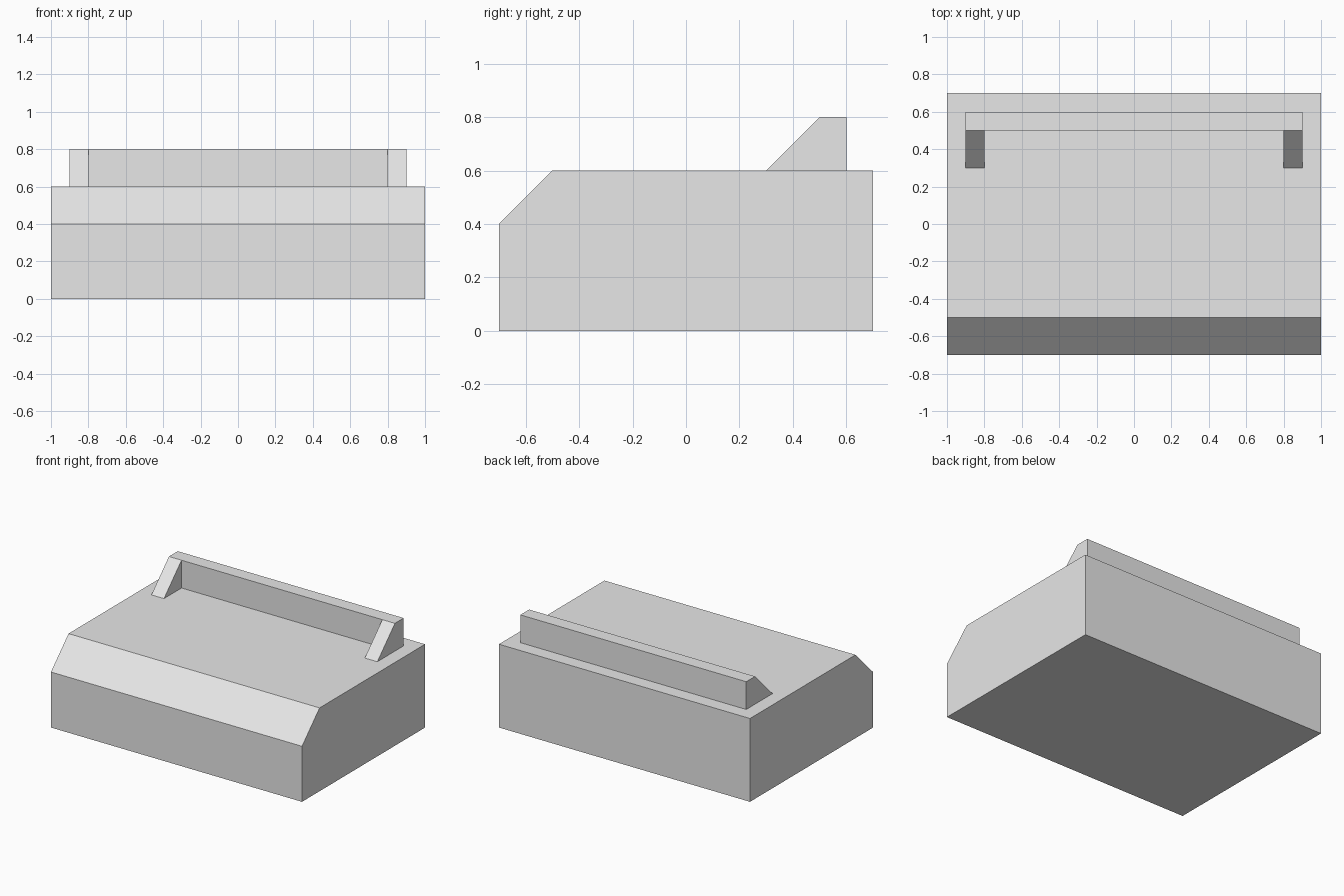
import bpy
import bmesh

if "Cube" in bpy.data.objects:
    bpy.data.objects.remove(bpy.data.objects["Cube"])

grey = bpy.data.materials.new("light grey")
grey.diffuse_color = (0.8, 0.8, 0.8, 1.0)
grey.use_nodes = True
grey.node_tree.nodes["Principled BSDF"].inputs["Base Color"].default_value = grey.diffuse_color


def extrude_profile(name, profile, x0, x1):
    """Extrude a side profile of (y, z) points from x0 to x1."""
    bm = bmesh.new()
    face = bm.faces.new([bm.verts.new((x0, y, z)) for y, z in profile])
    result = bmesh.ops.extrude_face_region(bm, geom=[face])
    verts = [g for g in result["geom"] if isinstance(g, bmesh.types.BMVert)]
    bmesh.ops.translate(bm, verts=verts, vec=(x1 - x0, 0, 0))
    bmesh.ops.recalc_face_normals(bm, faces=bm.faces)
    mesh = bpy.data.meshes.new(name)
    bm.to_mesh(mesh)
    bm.free()
    mesh.materials.append(grey)
    obj = bpy.data.objects.new(name, mesh)
    bpy.context.collection.objects.link(obj)
    return obj


# Main block with a sloped front edge
extrude_profile("body", [(-0.7, 0), (0.7, 0), (0.7, 0.6), (-0.5, 0.6), (-0.7, 0.4)], -1, 1)

# Raised bar along the back
extrude_profile("back_rail", [(0.5, 0.6), (0.6, 0.6), (0.6, 0.8), (0.5, 0.8)], -0.9, 0.9)

# Triangular braces at both ends of the rail
for side, x0 in (("left", -0.9), ("right", 0.8)):
    extrude_profile(side + "_brace", [(0.3, 0.6), (0.5, 0.6), (0.5, 0.8)], x0, x0 + 0.1)
